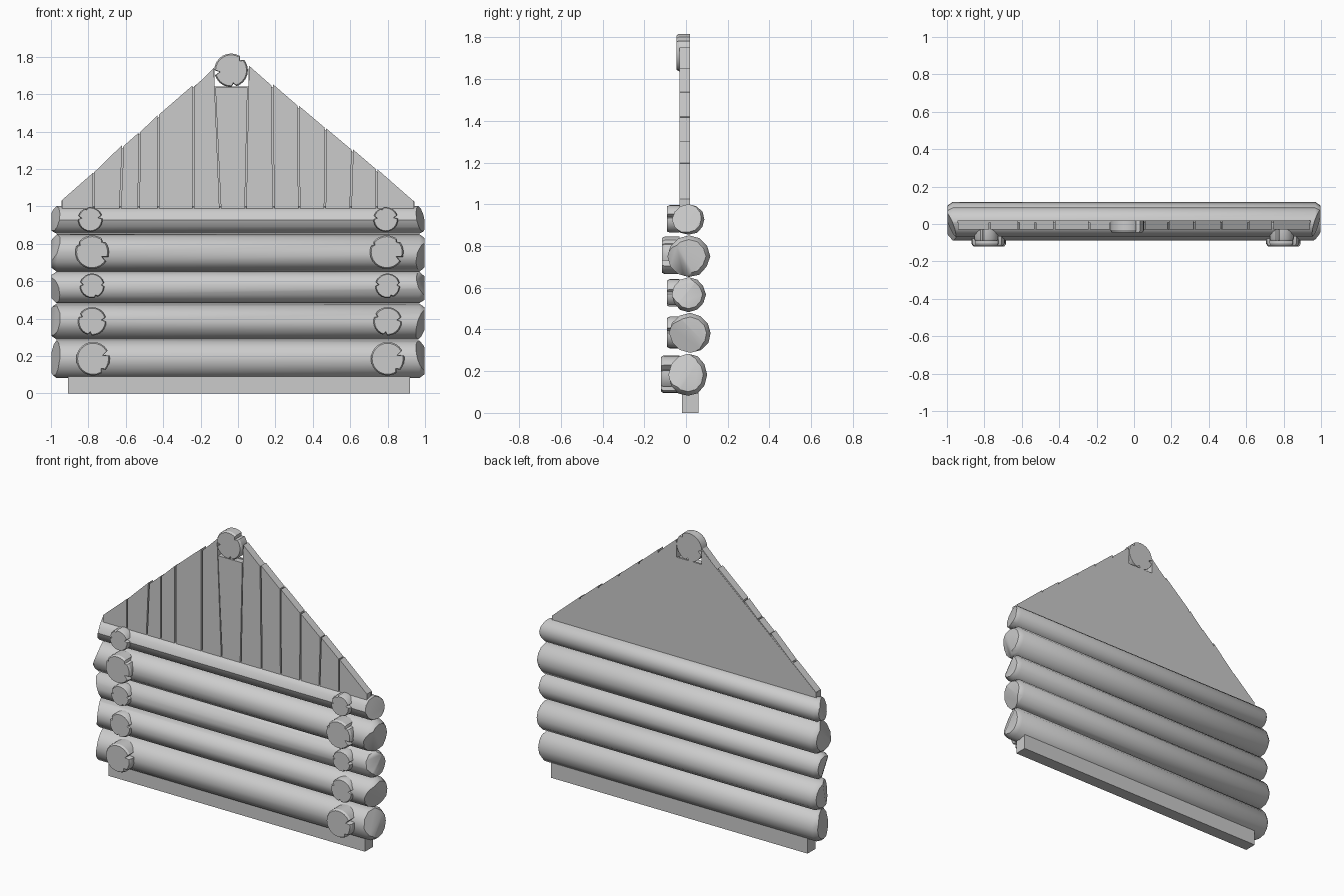
import bpy, bmesh, math, random
from mathutils import Vector

if "Cube" in bpy.data.objects:
    bpy.data.objects.remove(bpy.data.objects["Cube"])

random.seed(4)


def finish(bm, name, angle=None):
    bmesh.ops.recalc_face_normals(bm, faces=bm.faces[:])
    me = bpy.data.meshes.new(name)
    bm.to_mesh(me)
    bm.free()
    ob = bpy.data.objects.new(name, me)
    bpy.context.collection.objects.link(ob)
    if angle:
        me.shade_smooth()
        me.set_sharp_from_angle(angle=math.radians(angle))
    return ob


def loft(rings):
    """Closed solid through a list of equal-length point rings."""
    bm = bmesh.new()
    vr = [[bm.verts.new(p) for p in r] for r in rings]
    n = len(vr[0])
    for a, b in zip(vr, vr[1:]):
        for i in range(n):
            bm.faces.new((a[i], a[(i + 1) % n], b[(i + 1) % n], b[i]))
    bm.faces.new(vr[0])
    bm.faces.new(vr[-1][::-1])
    return bm


def prism(name, outline, y0, y1):
    return finish(loft([[(x, y, z) for x, z in outline] for y in (y0, y1)]), name)


def log(name, yc, zc, ry, rz, chops):
    sides = 12
    sec = []
    for i in range(sides):
        a = math.tau * i / sides
        k = random.uniform(0.97, 1.02)
        sec.append((math.cos(a) * ry * k, math.sin(a) * rz * k))
    rings = [[(x, yc + y * s, zc + z * s) for y, z in sec]
             for x, s in ((-0.997, .8), (-0.97, 1), (0.97, 1), (0.997, .8))]
    bm = loft(rings)
    # axe cuts on each end
    for side, ny, nz in chops:
        no = Vector((side, ny, nz)).normalized()
        co = Vector((side * 0.955, yc + math.copysign(ry, ny) * .9, zc + nz * rz))
        res = bmesh.ops.bisect_plane(bm, geom=bm.verts[:] + bm.edges[:] + bm.faces[:],
                                     plane_co=co, plane_no=no, clear_outer=True)
        edges = [e for e in res['geom_cut'] if isinstance(e, bmesh.types.BMEdge)]
        bmesh.ops.holes_fill(bm, edges=edges, sides=0)
    finish(bm, name, 38)


def log_end(name, x, z, r, y0, y1, notches):
    """Short sawn log end with V-shaped splits and a bevelled front rim."""
    pts = []
    for i in range(24):
        a = i * 15
        if all(abs((a - n + 180) % 360 - 180) > 11 for n, d in notches):
            pts.append((a, r))
    for n, d in notches:
        pts += [((n - 9) % 360, r), (n % 360, r * (1 - d)), ((n + 9) % 360, r)]
    pts.sort()
    rings = [[(x + math.cos(math.radians(a)) * q * s, y, z + math.sin(math.radians(a)) * q * s)
              for a, q in pts]
             for y, s in ((y0, .92), (y0 + .012, 1), (y1, 1))]
    finish(loft(rings), name, 30)


# Foundation beam
prism("foundation_beam", [(-.91, 0), (.92, 0), (.92, .12), (-.91, .12)], -.02, .06)

# Wall logs, bottom to top
logs = [
    (.01, .183, .093, .103, [(1, -.4, .3), (-1, -.3, .1)]),
    (.02, .383, .100, .095, [(1, -.3, -.3), (-1, -.5, .1)]),
    (.013, .567, .082, .083, [(1, -.5, .4), (-1, -.5, -.3)]),
    (.013, .750, .102, .100, [(1, -.5, -.3), (-1, -.4, .4)]),
    (.012, .927, .078, .074, [(1, -.3, .2), (-1, -.4, .2)]),
]
for i, l in enumerate(logs):
    log(f"wall_log_{i + 1}", *l)

# Crossing log ends: left x, right x, z, radius, front y, splits (angle, depth)
ends = [
    (-.775, .80, .185, .09, -.12, [(20, .35), (-50, .2)]),
    (-.78, .80, .385, .076, -.09, [(155, .2), (8, .3), (-100, .2)]),
    (-.78, .80, .575, .066, -.09, [(172, .25), (5, .2), (-70, .15)]),
    (-.78, .795, .755, .09, -.115, [(-25, .35), (45, .12), (150, .12)]),
    (-.79, .79, .930, .066, -.09, [(172, .25), (12, .3), (110, .12)]),
]
for i, (xl, xr, z, r, y0, cuts) in enumerate(ends):
    log_end(f"log_end_left_{i + 1}", xl, z, r, y0, -.03, cuts)
    log_end(f"log_end_right_{i + 1}", xr, z, r, y0, -.03, cuts)

# Ridge log end at the peak
log_end("ridge_log_end", -.037, 1.727, .09, -.045, .02, [(48, .2), (188, .3), (-80, .2)])

# Gable planks: seams as (bottom x, top x, top z)
seams = [(-.945, -.945, 1.035), (-.772, -.772, 1.18), (-.63, -.615, 1.325), (-.53, -.528, 1.395),
         (-.427, -.427, 1.485), (-.238, -.238, 1.642), (-.095, -.125, 1.745), (.04, .055, 1.755),
         (.19, .182, 1.65), (.327, .323, 1.535), (.465, .467, 1.42), (.602, .612, 1.305),
         (.743, .743, 1.20), (.945, .945, 1.03)]
g = .004
for i, ((b0, t0, z0), (b1, t1, z1)) in enumerate(zip(seams, seams[1:])):
    if i == 6:
        z0 = z1 = 1.64
    step = random.uniform(-.006, .006)
    prism(f"gable_plank_{i + 1}",
          [(b0 + g, .985), (b1 - g, .985), (t1 - g, z1 + step), (t0 + g, z0 + step)], -.03, .019)

# Backing board closing the plank gaps
prism("gable_backing", [(-.943, .985), (.943, .985), (.943, 1.025), (.055, 1.74), (.055, 1.64),
                        (-.125, 1.64), (-.125, 1.735), (-.943, 1.03)], .008, .02)
